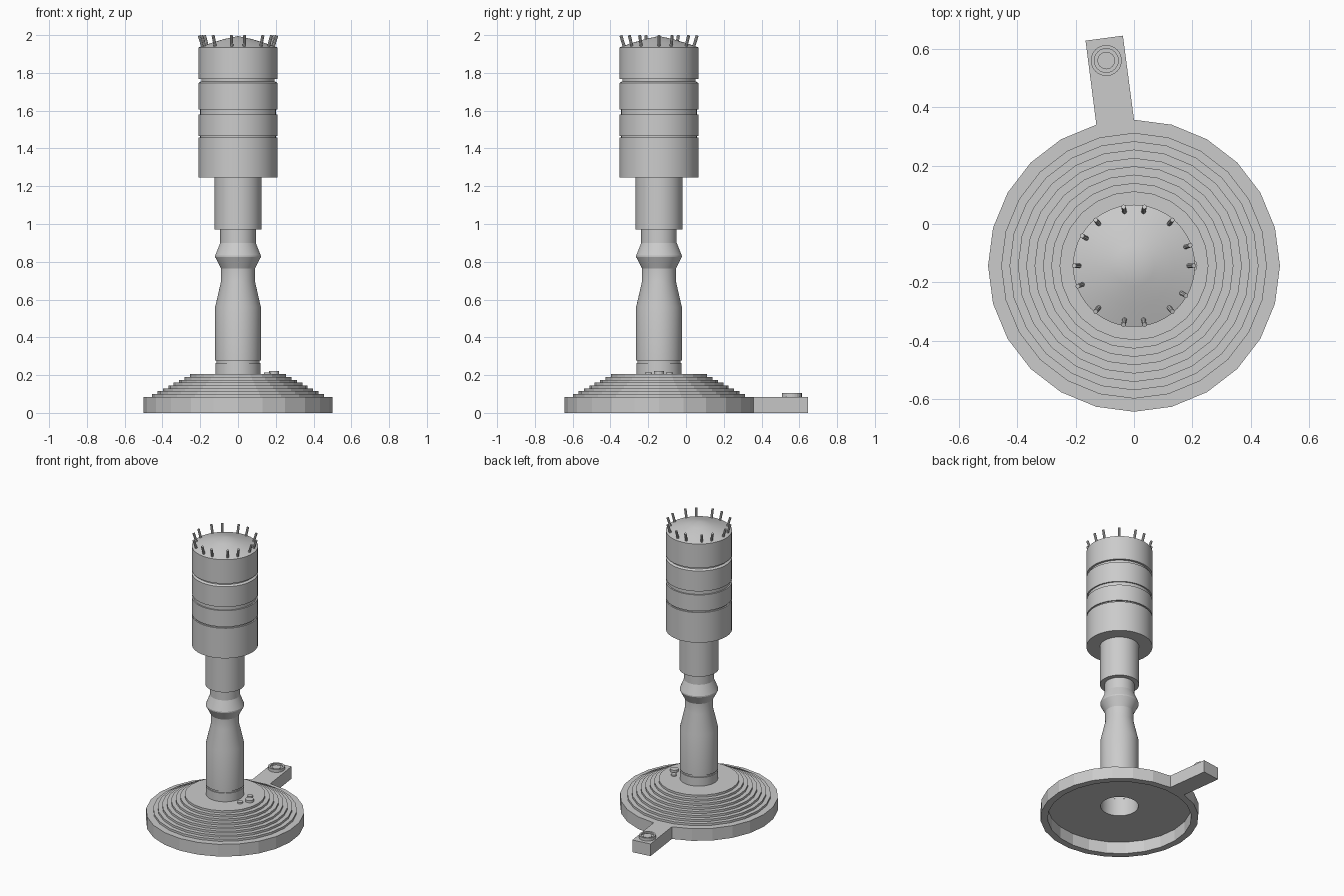
import bpy, bmesh
from math import cos, sin, pi, radians
from mathutils import Vector

if "Cube" in bpy.data.objects:
    bpy.data.objects.remove(bpy.data.objects["Cube"])

CY = -0.143  # y of the main axis


def finish(bm, name, smooth=True):
    bmesh.ops.remove_doubles(bm, verts=bm.verts, dist=1e-5)
    bmesh.ops.recalc_face_normals(bm, faces=bm.faces)
    me = bpy.data.meshes.new(name)
    bm.to_mesh(me)
    bm.free()
    ob = bpy.data.objects.new(name, me)
    bpy.context.collection.objects.link(ob)
    if smooth:
        bpy.ops.object.select_all(action='DESELECT')
        ob.select_set(True)
        bpy.context.view_layer.objects.active = ob
        bpy.ops.object.shade_smooth_by_angle(angle=radians(14))
    return ob


def lathe(name, profile, sides=48, x=0.0, y=CY, smooth=True, closed=False):
    """Spin an (r, z) profile around a vertical axis."""
    bm = bmesh.new()
    rings = []
    for r, z in profile:
        rings.append([bm.verts.new((x + r * cos(2 * pi * i / sides),
                                    y + r * sin(2 * pi * i / sides), z))
                      for i in range(sides)])
    pairs = list(zip(rings, rings[1:]))
    if closed:
        pairs.append((rings[-1], rings[0]))
    for a, b in pairs:
        for i in range(sides):
            j = (i + 1) % sides
            bm.faces.new((a[i], a[j], b[j], b[i]))
    return finish(bm, name, smooth)


# Stepped base: hollow underneath, with a hole under the column
base = [(0.12, 0.083), (0.455, 0.083), (0.455, 0), (0.5, 0), (0.5, 0.085)]
for k in range(8):
    r = 0.455 - k * 0.0286
    base += [(r, 0.085 + k * 0.015), (r, 0.085 + (k + 1) * 0.015)]
base.append((0.12, 0.205))
lathe("stepped_base", base, 24, smooth=False)

# Side arm
bm = bmesh.new()
outline = [(-0.129, 0.34), (0.0, 0.357), (-0.038, 0.645), (-0.166, 0.628)]
low = [bm.verts.new((x, y, 0)) for x, y in outline]
top = [bm.verts.new((x, y, 0.085)) for x, y in outline]
bm.faces.new(low)
bm.faces.new(top)
for i in range(4):
    j = (i + 1) % 4
    bm.faces.new((low[i], low[j], top[j], top[i]))
finish(bm, "side_arm", False)

# Ringed button on the arm
lathe("arm_button", [(0.053, 0.085), (0.053, 0.105), (0.041, 0.105),
                     (0.041, 0.094), (0.03, 0.094), (0.03, 0.1), (0, 0.1)],
      24, -0.095, 0.56)

# Three small buttons on the base
for n, (x, dy, r, h) in enumerate([(0.155, -0.055, 0.018, 0.01),
                                   (0.19, 0, 0.027, 0.016),
                                   (0.155, 0.055, 0.018, 0.01)]):
    lathe(f"base_button_{n + 1}", [(r, 0.205), (r, 0.205 + h), (0, 0.205 + h)],
          12, x, CY + dy)

# Turned column
lathe("column", [(0.12, 0.083), (0.12, 0.265), (0.113, 0.265), (0.113, 0.278),
                 (0.121, 0.278), (0.121, 0.56), (0.09, 0.695), (0.09, 0.765),
                 (0.121, 0.825), (0.121, 0.833), (0.094, 0.9), (0.094, 0.98)])

# Collar between column and head
lathe("collar", [(0.09, 0.97), (0.124, 0.97), (0.124, 1.25)])

# Grooved head
lathe("head", [(0.12, 1.247), (0.209, 1.247),
               (0.209, 1.457), (0.2, 1.457), (0.2, 1.467), (0.209, 1.467),
               (0.209, 1.58), (0.2, 1.58), (0.2, 1.605), (0.209, 1.605),
               (0.209, 1.747), (0.194, 1.755), (0.194, 1.768), (0.209, 1.768),
               (0.209, 1.935)])

# Shallow domed cap
lathe("cap", [(0.209, 1.935), (0.14, 1.959), (0.07, 1.98), (0, 1.995)])

# Pins leaning outward around the cap
for n, a in enumerate([0, 20, 50, 80, 100, 130, 150, 180,
                       200, 230, 260, 280, 310, 330]):
    d = Vector((cos(radians(a)), sin(radians(a)), 0))
    axis = Vector((0, CY, 0))
    p, q = axis + d * 0.184 + Vector((0, 0, 1.93)), axis + d * 0.205 + Vector((0, 0, 1.998))
    bm = bmesh.new()
    bmesh.ops.create_cone(bm, cap_ends=True, segments=8, radius1=0.008,
                          radius2=0.008, depth=(q - p).length)
    rot = Vector((0, 0, 1)).rotation_difference(q - p).to_matrix().to_4x4()
    bm.transform(rot)
    bmesh.ops.translate(bm, verts=bm.verts, vec=(p + q) / 2)
    finish(bm, f"pin_{n + 1}", False)
